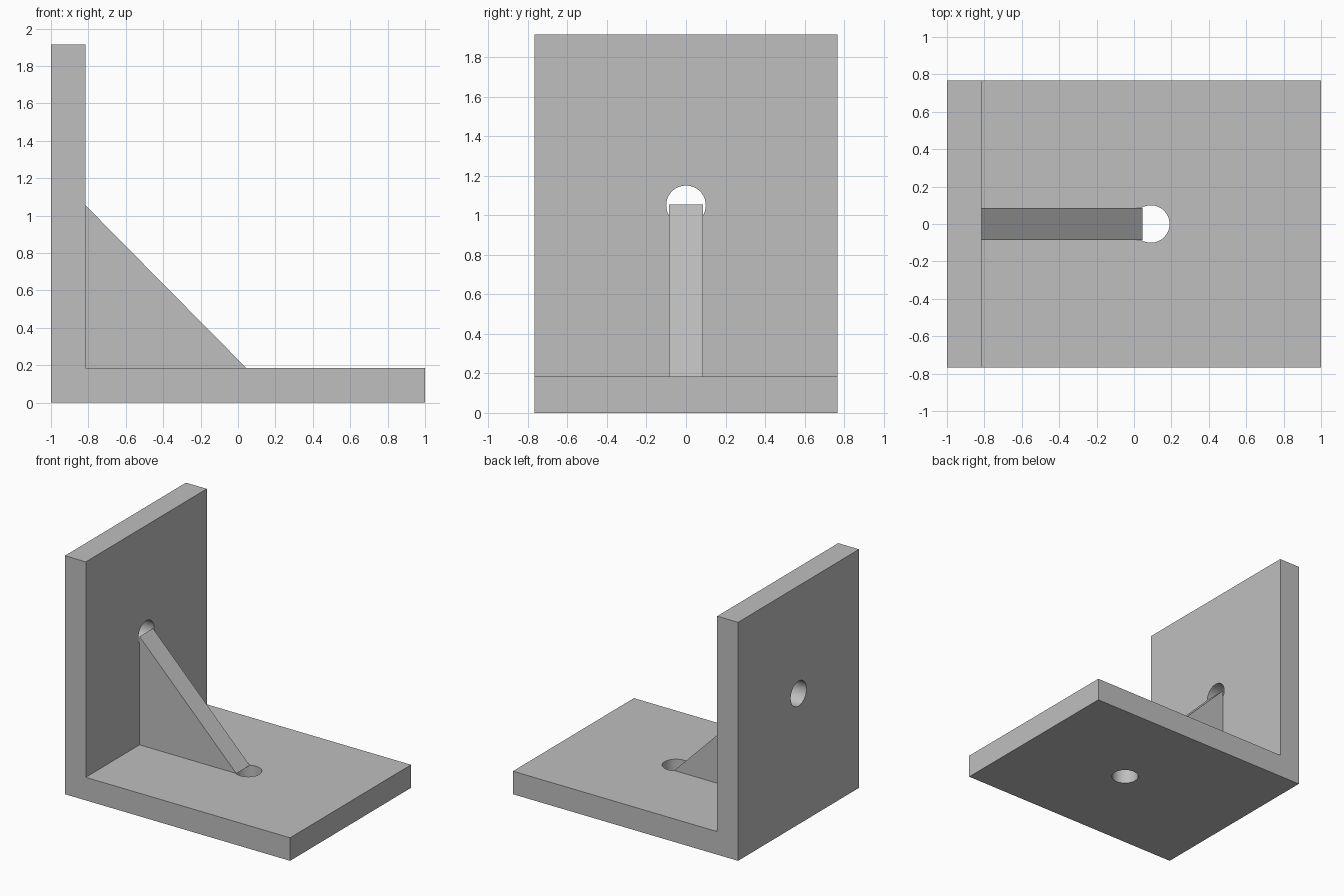
import bpy
import bmesh
from math import pi, radians
from mathutils import Vector

if "Cube" in bpy.data.objects:
    bpy.data.objects.remove(bpy.data.objects["Cube"], do_unlink=True)

WIDTH, HEIGHT, PLATE = 1.535, 1.915, 0.185
WALL = PLATE - 1          # inner face of the upright plate
HOLE_RADIUS = 0.1

grey = bpy.data.materials.new("plain grey")
grey.use_nodes = True
colour = (0.52, 0.52, 0.52, 1)
grey.diffuse_color = colour
grey.node_tree.nodes["Principled BSDF"].inputs["Base Color"].default_value = colour


def extrude_profile(name, points, width):
    """Solid from an x-z outline, centred on y = 0."""
    bm = bmesh.new()
    face = bm.faces.new([bm.verts.new((x, -width / 2, z)) for x, z in points])
    moved = bmesh.ops.extrude_face_region(bm, geom=[face])["geom"]
    verts = [v for v in moved if isinstance(v, bmesh.types.BMVert)]
    bmesh.ops.translate(bm, verts=verts, vec=Vector((0, width, 0)))
    bmesh.ops.recalc_face_normals(bm, faces=bm.faces)
    mesh = bpy.data.meshes.new(name)
    bm.to_mesh(mesh)
    bm.free()
    mesh.materials.append(grey)
    obj = bpy.data.objects.new(name, mesh)
    bpy.context.collection.objects.link(obj)
    return obj


def drill(target, location, rotation):
    """Cut a round hole through the target."""
    bpy.ops.mesh.primitive_cylinder_add(vertices=64, radius=HOLE_RADIUS, depth=PLATE * 2,
                                        location=location, rotation=rotation)
    cutter = bpy.context.object
    cutter.hide_render = True
    cutter.data.materials.append(grey)
    mod = target.modifiers.new("hole", "BOOLEAN")
    mod.operation, mod.solver, mod.object = "DIFFERENCE", "EXACT", cutter
    bpy.ops.object.select_all(action="DESELECT")
    target.select_set(True)
    bpy.context.view_layer.objects.active = target
    bpy.ops.object.modifier_apply(modifier=mod.name)
    bpy.data.objects.remove(cutter, do_unlink=True)


# Base and upright plates in one L-shaped piece
bracket = extrude_profile("angle_bracket", [
    (-1, 0), (1, 0), (1, PLATE), (WALL, PLATE), (WALL, HEIGHT), (-1, HEIGHT)], WIDTH)

# Screw holes, one through each plate
drill(bracket, (0.09, 0, PLATE / 2), (0, 0, 0))
drill(bracket, (WALL - PLATE / 2, 0, 1.05), (0, pi / 2, 0))
bpy.ops.object.shade_smooth_by_angle(angle=radians(30))

# Triangular stiffening rib in the corner
extrude_profile("corner_rib", [(WALL, PLATE), (0.045, PLATE), (WALL, 1.055)], 0.17)
